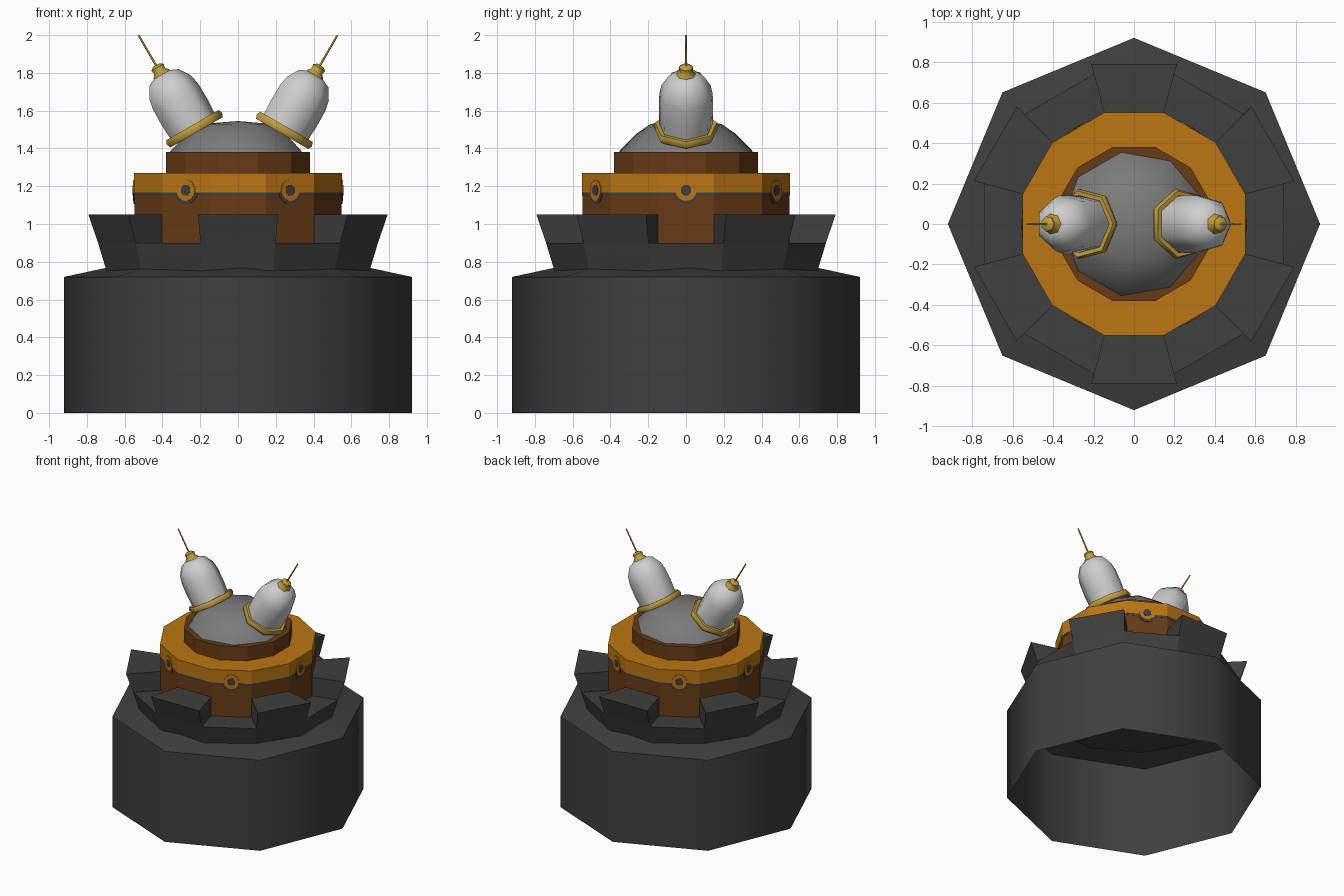
import bpy, bmesh, math
from mathutils import Matrix, Vector

if "Cube" in bpy.data.objects:
    bpy.data.objects.remove(bpy.data.objects["Cube"])


def material(name, rgb):
    m = bpy.data.materials.new(name)
    m.diffuse_color = (*rgb, 1)
    m.use_nodes = True
    m.node_tree.nodes["Principled BSDF"].inputs["Base Color"].default_value = m.diffuse_color
    return m


CHARCOAL = material("charcoal", (0.05, 0.05, 0.05))
BROWN = material("rust_brown", (0.14, 0.044, 0.008))
ORANGE = material("orange", (0.5, 0.18, 0.006))
GREY = material("mid_grey", (0.2, 0.2, 0.2))
WHITE = material("pale_grey", (0.62, 0.62, 0.62))
GOLD = material("gold", (0.54, 0.34, 0.045))


def finish(name, bm, mat, smooth=None, matrix=None):
    bmesh.ops.remove_doubles(bm, verts=bm.verts, dist=1e-5)
    bmesh.ops.recalc_face_normals(bm, faces=bm.faces)
    mesh = bpy.data.meshes.new(name)
    bm.to_mesh(mesh)
    bm.free()
    mesh.materials.append(mat)
    ob = bpy.data.objects.new(name, mesh)
    bpy.context.collection.objects.link(ob)
    if matrix is not None:
        ob.matrix_world = matrix
    if smooth:
        bpy.ops.object.select_all(action='DESELECT')
        ob.select_set(True)
        bpy.context.view_layer.objects.active = ob
        bpy.ops.object.shade_smooth_by_angle(angle=math.radians(smooth))
    return ob


def lathe(name, profile, sides, mat, phase=0, smooth=None, matrix=None,
          bottom=True, top=True, loop=False):
    """Turn a (radius, height) profile around z with few sides."""
    bm = bmesh.new()
    rings = []
    for r, z in profile:
        ring = []
        for i in range(sides):
            a = math.radians(phase) + 2 * math.pi * i / sides
            ring.append(bm.verts.new((r * math.cos(a), r * math.sin(a), z)))
        rings.append(ring)
    pairs = list(zip(rings, rings[1:]))
    if loop:
        pairs.append((rings[-1], rings[0]))
    for a, b in pairs:
        for i in range(sides):
            j = (i + 1) % sides
            bm.faces.new((a[i], a[j], b[j], b[i]))
    if bottom and not loop:
        bm.faces.new(rings[0])
    if top and not loop:
        bm.faces.new(rings[-1])
    return finish(name, bm, mat, smooth, matrix)


def polar(r, deg, z):
    a = math.radians(deg)
    return Vector((r * math.cos(a), r * math.sin(a), z))


def plate(name, outline, deg, dist, thick, mat):
    """Thin plate lying on the wall that faces the given direction."""
    a = math.radians(deg)
    n = Vector((math.cos(a), math.sin(a), 0))
    t = Vector((-math.sin(a), math.cos(a), 0))
    bm = bmesh.new()
    rows = []
    for d in (dist - 0.002, dist + thick):
        rows.append([bm.verts.new(n * d + t * u + Vector((0, 0, z))) for u, z in outline])
        bm.faces.new(rows[-1])
    for i in range(len(outline)):
        j = (i + 1) % len(outline)
        bm.faces.new((rows[0][i], rows[0][j], rows[1][j], rows[1][i]))
    finish(name, bm, mat)


def arc(r, z, start, end, n):
    return [(r * math.cos(math.radians(start + (end - start) * i / n)),
             z + r * math.sin(math.radians(start + (end - start) * i / n)))
            for i in range(n + 1)]


# Octagonal base shell, open underneath, with a shallow sloped shoulder
lathe("base_shell", [(0.92, 0), (0.92, 0.72), (0.66, 0.776)], 8, CHARCOAL,
      smooth=50, bottom=False, top=False)

# Flared collar and its six battlement teeth
lathe("collar", [(0.717, 0.74), (0.767, 0.9)], 12, CHARCOAL, phase=15)
for k in range(6):
    c = 30 + 60 * k
    bm = bmesh.new()
    q = []
    for z, ro in ((0.9, 0.767), (1.05, 0.82)):
        q.append([bm.verts.new(polar(r, c + s, z))
                  for r, s in ((0.56, -15), (ro, -15), (ro, 15), (0.56, 15))])
    bm.faces.new(q[0])
    bm.faces.new(q[1])
    for i in range(4):
        j = (i + 1) % 4
        bm.faces.new((q[0][i], q[0][j], q[1][j], q[1][i]))
    finish("collar_tooth", bm, CHARCOAL)

# Twelve-sided drum: brown wall, dark seam, orange rim, brown upper tier
lathe("drum_wall", [(0.568, 0.88), (0.568, 1.16)], 12, BROWN, phase=15)
lathe("drum_seam", [(0.5695, 1.15), (0.5695, 1.167)], 12, CHARCOAL, phase=15)
lathe("orange_rim", [(0.57, 1.166), (0.57, 1.27)], 12, ORANGE, phase=15)
lathe("upper_tier", [(0.395, 1.26), (0.395, 1.38)], 12, BROWN, phase=15)

# Round tabs with a dark border and bolt on every second wall
wall = 0.57 * math.cos(math.radians(15))
for k in range(6):
    plate("tab_border", arc(0.07, 1.175, 188, 352, 8), 60 * k, wall, 0.002, CHARCOAL)
    plate("tab", arc(0.056, 1.178, 0, 337.5, 15), 60 * k, wall, 0.004, ORANGE)
    plate("bolt", arc(0.03, 1.178, 22.5, 337.5, 7), 60 * k, wall, 0.007, CHARCOAL)

# Low dome
lathe("dome", [(0.365, 1.37), (0.355, 1.39), (0.27, 1.475), (0.19, 1.53), (0.0, 1.545)],
      9, GREY, phase=20, smooth=50, top=False)

# Two tilted capsules with gold ring, cap and needle
for side in (-1, 1):
    m = Matrix.Translation((0.238 * side, 0, 1.5)) @ Matrix.Rotation(math.radians(30 * side), 4, 'Y')
    lathe("capsule", [(0.14, -0.02), (0.147, 0.1), (0.145, 0.2), (0.133, 0.255),
                      (0.095, 0.315), (0.05, 0.335)], 7, WHITE, smooth=60, matrix=m)
    lathe("capsule_ring", [(0.145, -0.02), (0.168, -0.022), (0.178, 0.0),
                           (0.168, 0.022), (0.145, 0.02)], 7, GOLD,
          smooth=55, matrix=m, loop=True)
    lathe("capsule_cap", [(0.056, 0.32), (0.05, 0.34), (0.035, 0.355), (0.038, 0.38),
                          (0.02, 0.393)], 7, GOLD, smooth=55, matrix=m)
    lathe("needle", [(0.006, 0.37), (0.005, 0.577)], 6, GOLD, smooth=65, matrix=m)
